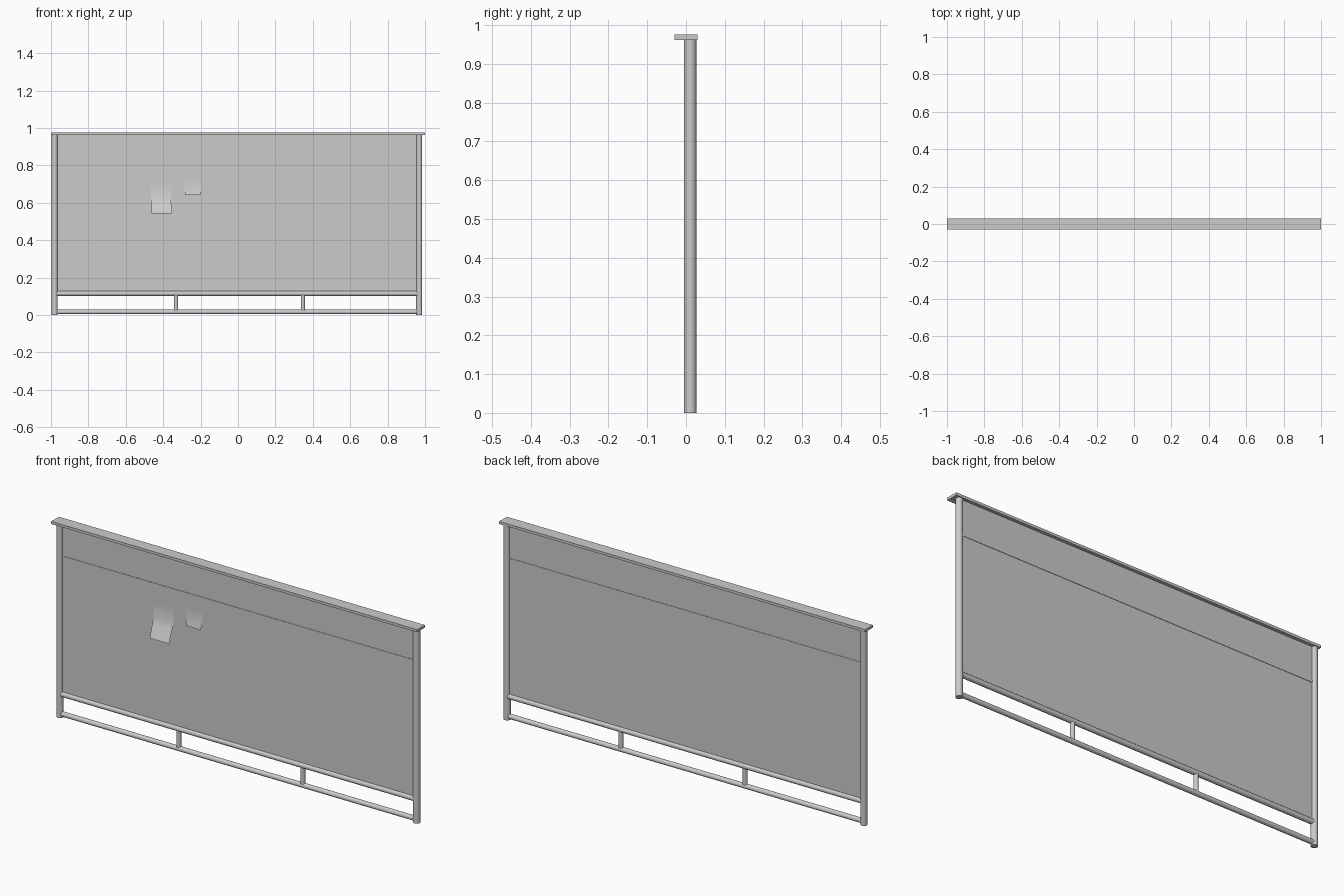
import bpy
from mathutils import Vector

if "Cube" in bpy.data.objects:
    bpy.data.objects.remove(bpy.data.objects["Cube"])

Y = 0.011               # depth of the frame centre line
XL, XR = -0.98, 0.969   # post positions


def box(name, x0, x1, y0, y1, z0, z1):
    bpy.ops.mesh.primitive_cube_add(size=1, location=((x0 + x1) / 2, (y0 + y1) / 2, (z0 + z1) / 2))
    ob = bpy.context.object
    ob.name = name
    ob.scale = (x1 - x0, y1 - y0, z1 - z0)
    bpy.ops.object.transform_apply(location=False, rotation=False, scale=True)


def tube(name, a, b, r):
    a, b = Vector(a), Vector(b)
    bpy.ops.mesh.primitive_cylinder_add(vertices=24, radius=r, depth=(b - a).length, location=(a + b) / 2)
    ob = bpy.context.object
    ob.name = name
    ob.rotation_euler = (b - a).to_track_quat('Z', 'Y').to_euler()
    bpy.ops.object.shade_smooth_by_angle()


def note(name, rows):
    """Curled paper sheet; each row is (x left, x right, y, z)."""
    verts = []
    for x0, x1, y, z in rows:
        verts += [(x0, y, z), (x1, y, z)]
    faces = [(2 * i, 2 * i + 2, 2 * i + 3, 2 * i + 1) for i in range(len(rows) - 1)]
    me = bpy.data.meshes.new(name)
    me.from_pydata(verts, [], faces)
    for p in me.polygons:
        p.use_smooth = True
    bpy.context.collection.objects.link(bpy.data.objects.new(name, me))


# Posts
for side, x in (("left", XL), ("right", XR)):
    tube(side + "_post", (x, Y, 0), (x, Y, 0.965), 0.016)

# Horizontal rails and short struts below the panel
tube("lower_rail", (XL, Y, 0.115), (XR, Y, 0.115), 0.013)
tube("bottom_rail", (XL, Y, 0.017), (XR, Y, 0.017), 0.012)
for i, x in enumerate((-0.331, 0.347)):
    tube(f"strut_{i + 1}", (x, Y, 0.017), (x, Y, 0.115), 0.011)

# Thin boards, dividing strip and top cap
box("main_panel", XL, XR, Y - 0.003, Y + 0.003, 0.115, 0.79)
box("upper_panel", XL, XR, Y - 0.003, Y + 0.003, 0.798, 0.965)
box("divider_strip", XL, XR, Y - 0.005, Y + 0.005, 0.788, 0.80)
box("top_cap", -1, 1, -0.03, 0.03, 0.962, 0.975)

# Paper notes lifting off the panel at the bottom
note("large_note", [(-0.467, -0.357, 0.007, 0.705), (-0.467, -0.357, 0.007, 0.63),
                    (-0.465, -0.357, -0.005, 0.602), (-0.461, -0.356, -0.03, 0.542)])
note("small_note", [(-0.288, -0.198, 0.007, 0.725), (-0.288, -0.2, 0.006, 0.68),
                    (-0.282, -0.2, -0.004, 0.642)])
